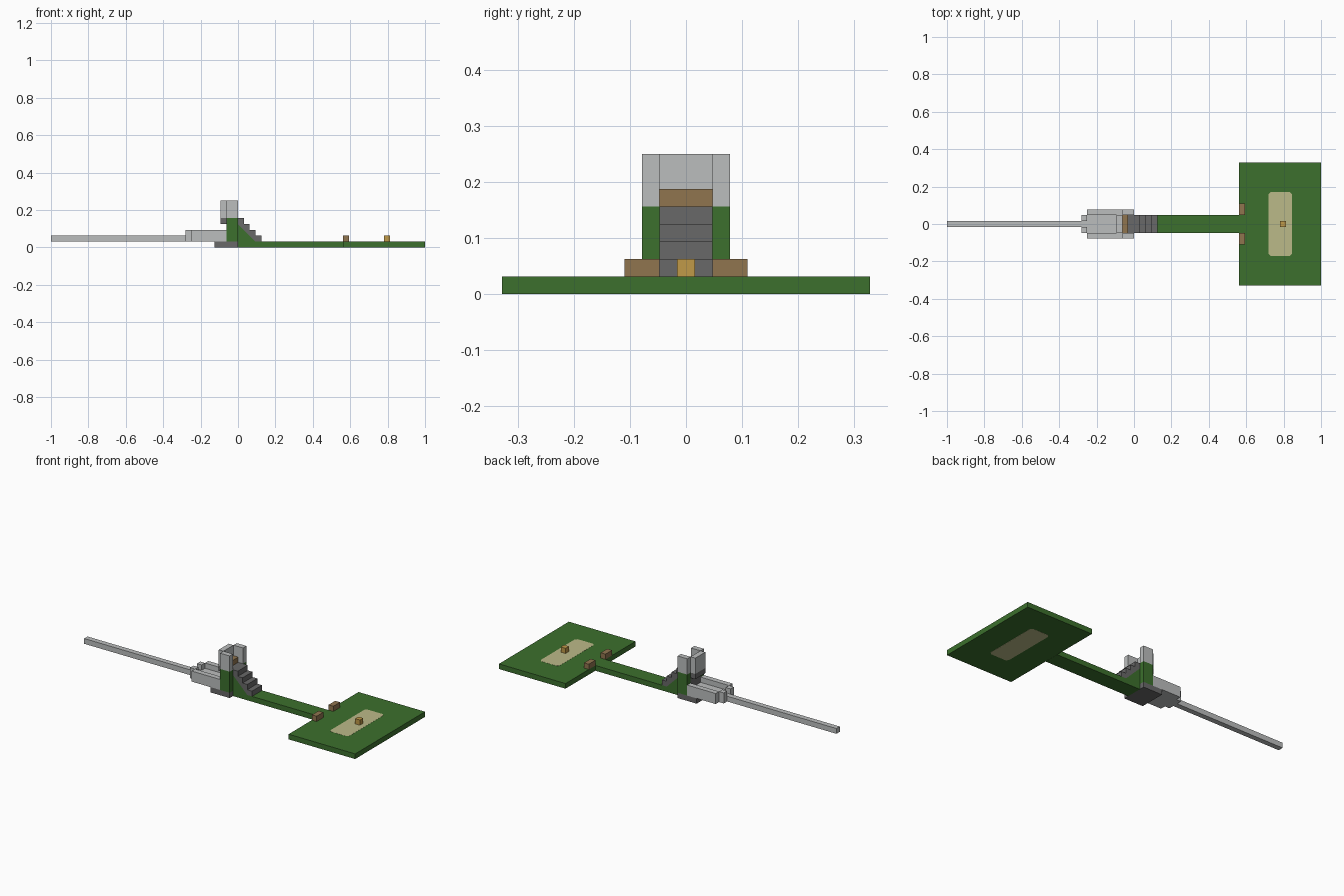
import bpy
import bmesh

cube = bpy.data.objects.get("Cube")
if cube:
    bpy.data.objects.remove(cube, do_unlink=True)

U = 1 / 32  # one building block


def material(name, r, g, b):
    m = bpy.data.materials.new(name)
    m.use_nodes = True
    m.diffuse_color = (r, g, b, 1)
    m.node_tree.nodes["Principled BSDF"].inputs["Base Color"].default_value = (r, g, b, 1)
    return m


GREEN = material("grass green", .045, .162, .026)
LIGHT = material("light grey stone", .5, .515, .515)
DARK = material("dark grey stone", .14, .14, .14)
BROWN = material("brown wood", .28, .178, .078)
GOLD = material("gold", .527, .323, .065)
SAND = material("pale sand", .5, .49, .246)


def prism(name, points, axis, low, high, mat):
    """Extrude an outline, given in blocks, along y or z."""
    bm = bmesh.new()
    place = (lambda a, b, t: (a * U, t * U, b * U)) if axis == "y" else (lambda a, b, t: (a * U, b * U, t * U))
    face = bm.faces.new([bm.verts.new(place(a, b, low)) for a, b in points])
    moved = bmesh.ops.extrude_face_region(bm, geom=[face])["geom"]
    offset = place(0, 0, high - low)
    bmesh.ops.translate(bm, vec=offset, verts=[v for v in moved if isinstance(v, bmesh.types.BMVert)])
    bmesh.ops.recalc_face_normals(bm, faces=bm.faces)
    mesh = bpy.data.meshes.new(name)
    bm.to_mesh(mesh)
    bm.free()
    mesh.materials.append(mat)
    obj = bpy.data.objects.new(name, mesh)
    bpy.context.collection.objects.link(obj)
    return obj


def box(name, x, y, z, mat):
    return prism(name, [(x[0], y[0]), (x[1], y[0]), (x[1], y[1]), (x[0], y[1])], "z", *z, mat)


def pair(name, x, y, z, mat):
    box("left_" + name, x, y, z, mat)
    box("right_" + name, x, (-y[1], -y[0]), z, mat)


# Platform with a sand patch showing on both sides
box("platform", (18, 32), (-10.5, 10.5), (.02, 1), GREEN)
c = .4
patch = [(23 + c, -5.5), (27 - c, -5.5), (27, c - 5.5), (27, 5.5 - c),
         (27 - c, 5.5), (23 + c, 5.5), (23, 5.5 - c), (23, c - 5.5)]
prism("sand_patch", patch, "z", 0, 1.02, SAND)
box("gold_block", (25, 26), (-.5, .5), (1, 2), GOLD)
pair("gate_block", (18, 19), (1.5, 3.5), (1, 2), BROWN)

# Walkway and stairs
box("walkway", (0, 18), (-1.5, 1.5), (0, 1), GREEN)
steps = []
for i in range(4):
    steps += [(i, 5 - i), (i + 1, 5 - i)]
prism("stairs", steps + [(4, 1), (3, 1), (0, 4)], "y", -1.5, 1.5, DARK)
prism("stair_bank", [(0, 1), (3, 1), (0, 4)], "y", -1.5, 1.5, GREEN)

# Tower
box("tower_base", (-4, 0), (-2.5, 2.5), (0, 1), DARK)
box("tower_core", (-2, 0), (-1.5, 1.5), (1, 5), DARK)
pair("tower_side", (-2, 0), (1.5, 2.5), (1, 5), GREEN)
pair("tower_parapet", (-2, 0), (1.5, 2.5), (5, 8), LIGHT)
box("tower_back_wall", (-3, -2), (-1.5, 1.5), (5, 8), LIGHT)
box("back_wall_support", (-3, -2), (-1.5, 1.5), (4, 5), DARK)
box("tower_bench", (-2, -1), (-1.5, 1.5), (5, 6), BROWN)

# Channel and long arm
box("channel_floor", (-8, -2), (-1.5, 1.5), (1, 2), LIGHT)
pair("channel_wall", (-8, -2), (1.5, 2.5), (1, 3), LIGHT)
pair("channel_end", (-9, -8), (.5, 1.5), (1, 3), LIGHT)
box("long_arm", (-32, -8), (-.5, .5), (1, 2), LIGHT)
